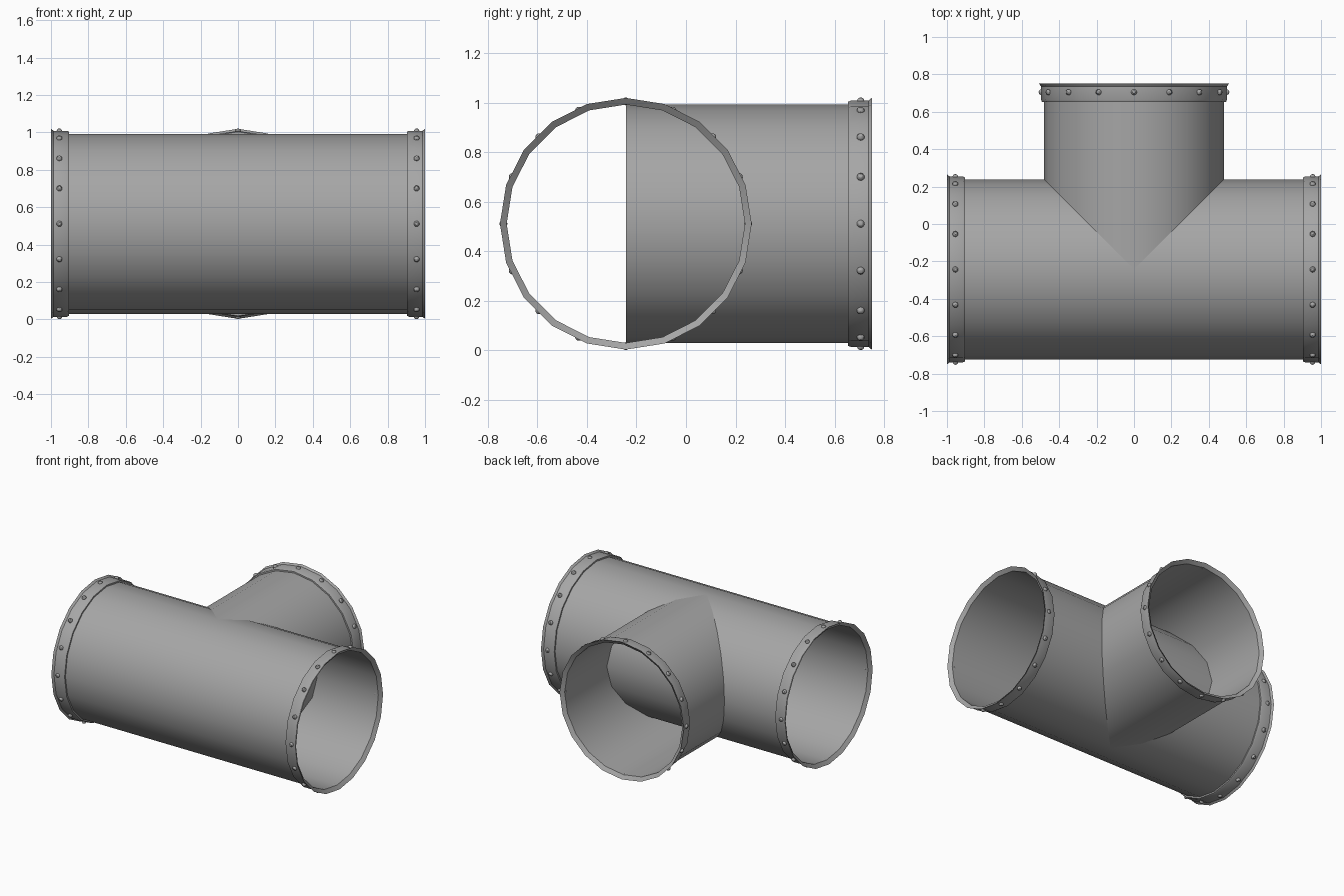
import bpy, bmesh, math
from mathutils import Matrix, Vector

cube = bpy.data.objects.get("Cube")
if cube:
    bpy.data.objects.remove(cube, do_unlink=True)

SIDES = 20
RIVETS = 16
PIPE_R = 0.481
CENTRE = Vector((0, -0.243, 0.511))   # where the two pipe axes cross

steel = bpy.data.materials.new("grey_steel")
steel.use_nodes = True
colour = (0.38, 0.38, 0.38, 1)
steel.diffuse_color = colour
steel.node_tree.nodes["Principled BSDF"].inputs["Base Color"].default_value = colour


def finish(name, bm, direction):
    """Turn the local z axis towards a direction and link the part."""
    turn = Vector(direction).to_track_quat("Z", "Y").to_matrix().to_4x4()
    bm.transform(Matrix.Translation(CENTRE) @ turn)
    mesh = bpy.data.meshes.new(name)
    bm.to_mesh(mesh)
    bm.free()
    mesh.materials.append(steel)
    obj = bpy.data.objects.new(name, mesh)
    bpy.context.collection.objects.link(obj)
    bpy.ops.object.select_all(action="DESELECT")
    obj.select_set(True)
    bpy.context.view_layer.objects.active = obj
    bpy.ops.object.shade_smooth_by_angle(angle=math.radians(30))


def lathe(name, profile, direction):
    """Sweep (radius, distance) points around the pipe axis."""
    bm = bmesh.new()
    rings = []
    for r, d in profile:
        rings.append([bm.verts.new((r * math.cos(a), r * math.sin(a), d))
                      for a in (math.tau * i / SIDES for i in range(SIDES))])
    for low, high in zip(rings, rings[1:]):
        for i in range(SIDES):
            j = (i + 1) % SIDES
            bm.faces.new((low[i], low[j], high[j], high[i]))
    finish(name, bm, direction)


def collar(name, end, direction):
    """Raised end band with a flared lip and a ring of rivets."""
    lathe(name + "_collar", [(PIPE_R, end - 0.097), (0.492, end - 0.097),
                             (0.497, end - 0.085), (0.497, end - 0.014),
                             (0.508, end), (PIPE_R, end - 0.02)], direction)
    bm = bmesh.new()
    for i in range(RIVETS):
        place = (Matrix.Rotation(math.tau * i / RIVETS, 4, "Z")
                 @ Matrix.Translation((0.494, 0, end - 0.045))
                 @ Matrix.Rotation(math.pi / 2, 4, "Y"))
        bmesh.ops.create_uvsphere(bm, u_segments=10, v_segments=6,
                                  radius=0.016, matrix=place)
    finish(name + "_rivets", bm, direction)


# Open pipes: the branch runs on inside the main pipe to its axis
lathe("main_pipe", [(PIPE_R, -0.98), (PIPE_R, 0.98)], (1, 0, 0))
lathe("branch_pipe", [(PIPE_R, 0), (PIPE_R, 0.973)], (0, 1, 0))

# Riveted collars on the three openings
collar("left", 1.0, (1, 0, 0))
collar("right", 1.0, (-1, 0, 0))
collar("back", 0.993, (0, 1, 0))
